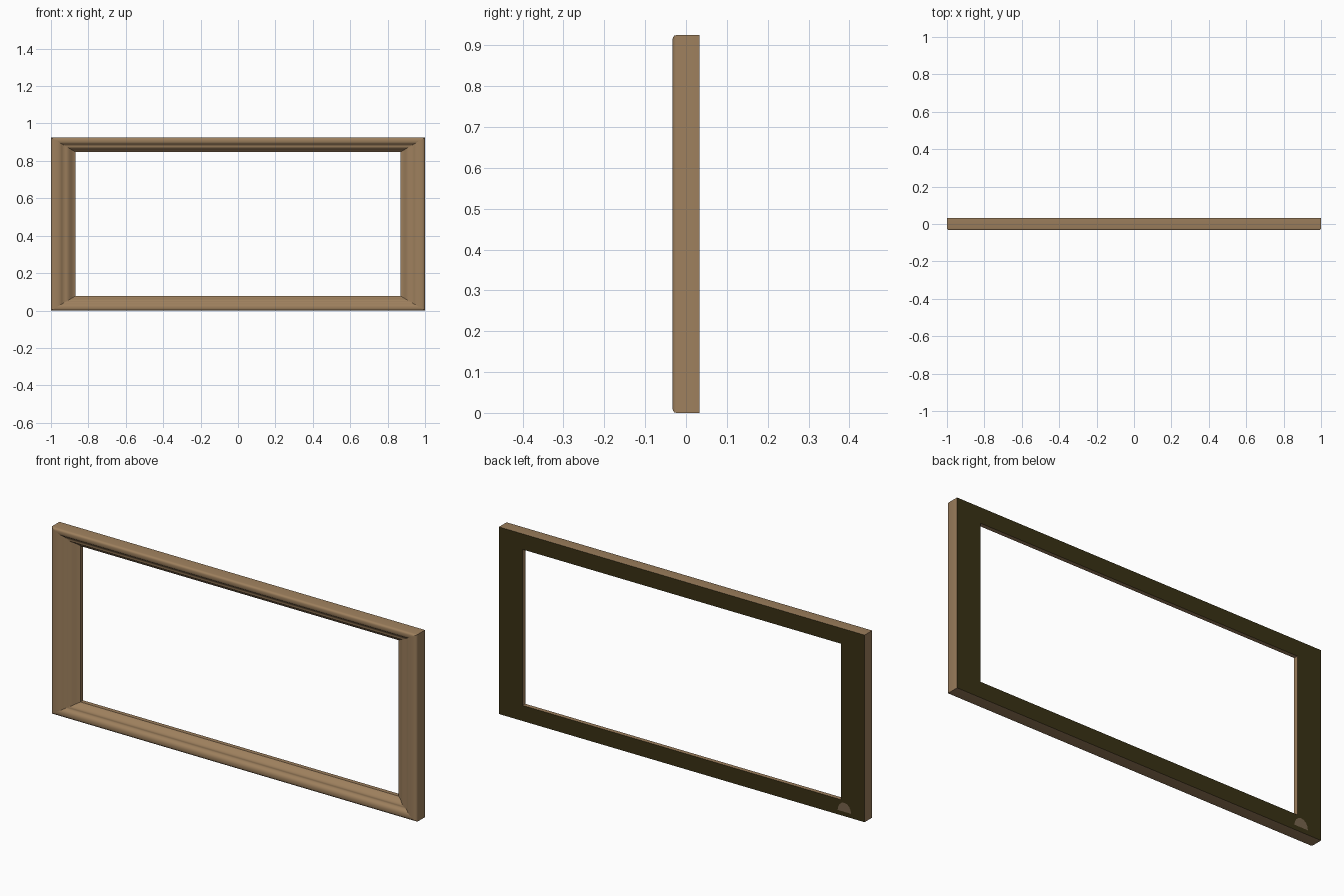
import bpy, bmesh, math

if "Cube" in bpy.data.objects:
    bpy.data.objects.remove(bpy.data.objects["Cube"])

W, H = 1.0, 0.925          # half width, height
SIDE, RAIL = 0.13, 0.077   # widths of the upright and horizontal mouldings
BACK = 0.033


def material(name, rgb):
    m = bpy.data.materials.new(name)
    m.diffuse_color = (*rgb, 1)
    m.use_nodes = True
    m.node_tree.nodes["Principled BSDF"].inputs["Base Color"].default_value = m.diffuse_color
    return m


wood = material("warm brown wood", (0.34, 0.215, 0.11))
dark = material("dark olive backing", (0.042, 0.031, 0.007))
worn = material("worn brown", (0.19, 0.13, 0.075))

# Moulding section: (fraction from outer edge to opening, depth y)
profile = [(0, BACK), (0, -0.023), (0.02, -0.029), (0.07, -0.032), (0.14, -0.033),
           (0.28, -0.032), (0.38, -0.029), (0.45, -0.022), (0.52, -0.017),
           (0.62, -0.017), (0.70, -0.014), (0.78, -0.006), (0.86, 0.003),
           (0.93, 0.009), (1, 0.012), (1, BACK)]


def corner(u, y, sx, top):
    z = H - u * RAIL if top else u * RAIL
    return (sx * (W - u * SIDE), y, z)


def moulding(name, a, b):
    """Sweep the section between two mitred corners a and b."""
    bm = bmesh.new()
    rows = [[bm.verts.new(corner(u, y, *c)) for c in (a, b)] for u, y in profile]
    n = len(rows)
    for i in range(n):
        p, q = rows[i], rows[(i + 1) % n]
        f = bm.faces.new((p[0], p[1], q[1], q[0]))
        f.material_index = 1 if i == n - 1 else 0   # closing face is the back
        f.smooth = True
    bm.normal_update()
    # Turn the faces outward, judged by the back face
    bm.faces.ensure_lookup_table()
    if bm.faces[n - 1].normal.y < 0:
        bmesh.ops.reverse_faces(bm, faces=bm.faces[:])
    me = bpy.data.meshes.new(name)
    bm.to_mesh(me)
    bm.free()
    me.materials.append(wood)
    me.materials.append(dark)
    ob = bpy.data.objects.new(name, me)
    bpy.context.collection.objects.link(ob)
    bpy.ops.object.select_all(action='DESELECT')
    ob.select_set(True)
    bpy.context.view_layer.objects.active = ob
    bpy.ops.object.shade_smooth_by_angle(angle=math.radians(50))


# Four mitred mouldings around the opening
loop = [(-1, False), (1, False), (1, True), (-1, True)]
for i, name in enumerate(["bottom_rail", "right_stile", "top_rail", "left_stile"]):
    moulding(name, loop[i], loop[(i + 1) % 4])

# Small worn patch low on the back
bm = bmesh.new()
pts = [(-0.89 + 0.037 * math.cos(t * math.pi / 8), BACK + 0.001,
        0.022 + 0.045 * math.sin(t * math.pi / 8)) for t in range(9)]
face = bm.faces.new([bm.verts.new(p) for p in pts])
bm.normal_update()
if face.normal.y < 0:
    face.normal_flip()
me = bpy.data.meshes.new("worn_patch")
bm.to_mesh(me)
bm.free()
me.materials.append(worn)
bpy.context.collection.objects.link(bpy.data.objects.new("worn_patch", me))
